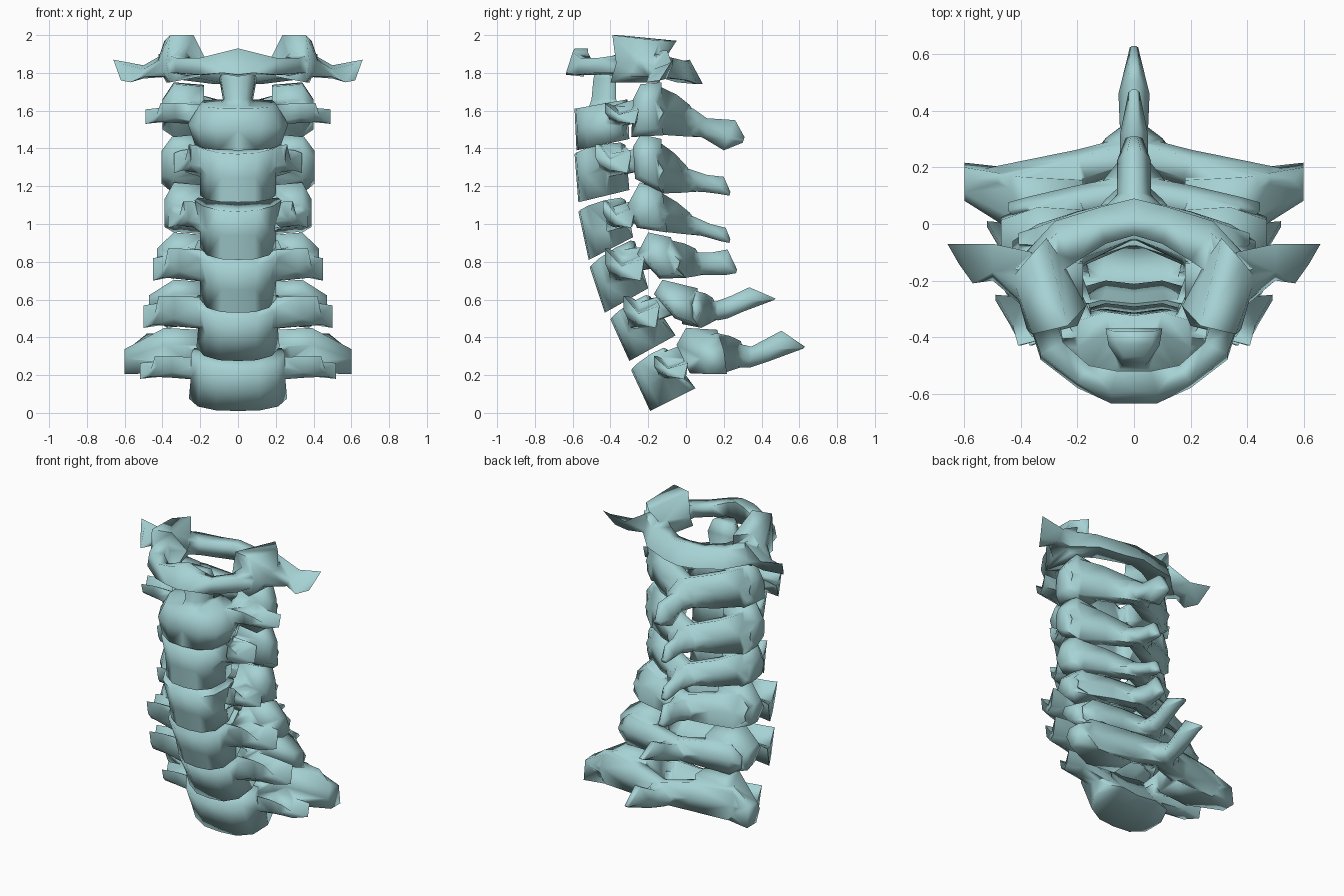
import bpy, bmesh
from mathutils import Vector

if "Cube" in bpy.data.objects:
    bpy.data.objects.remove(bpy.data.objects["Cube"])

bone = bpy.data.materials.new("teal_bone")
bone.diffuse_color = (0.38, 0.64, 0.655, 1)
bone.use_nodes = True
bone.node_tree.nodes["Principled BSDF"].inputs["Base Color"].default_value = bone.diffuse_color
nothing = bpy.data.collections.new("empty_operand")


def lerp(a, b, t):
    return a + (b - a) * t


def loft(bm, rings):
    """Skin a closed solid through matching rings of points."""
    vs = [[bm.verts.new(p) for p in r] for r in rings]
    n = len(vs[0])
    faces = []
    for a, b in zip(vs, vs[1:]):
        for i in range(n):
            j = (i + 1) % n
            faces.append(bm.faces.new((a[i], a[j], b[j], b[i])))
    faces.append(bm.faces.new(vs[0][::-1]))
    faces.append(bm.faces.new(vs[-1]))
    bmesh.ops.recalc_face_normals(bm, faces=faces)


def flip(ring):
    return [(-p[0], p[1], p[2]) for p in ring]


def pair(bm, rings):
    """A part on the right and its mirror on the left."""
    loft(bm, rings)
    loft(bm, [flip(r) for r in rings])


def across(bm, rings):
    """A part running from the right side over the midline to the left."""
    loft(bm, rings + [flip(r) for r in rings[::-1] if abs(r[0][0]) > 1e-4])


def finish(bm, name):
    bmesh.ops.triangulate(bm, faces=bm.faces)
    me = bpy.data.meshes.new(name)
    bm.to_mesh(me)
    bm.free()
    me.materials.append(bone)
    ob = bpy.data.objects.new(name, me)
    bpy.context.collection.objects.link(ob)
    bpy.ops.object.select_all(action='DESELECT')
    ob.select_set(True)
    bpy.context.view_layer.objects.active = ob
    # fuse the overlapping parts into one skin
    mod = ob.modifiers.new("fuse", 'BOOLEAN')
    mod.operation, mod.solver = 'UNION', 'EXACT'
    mod.operand_type, mod.collection, mod.use_self = 'COLLECTION', nothing, True
    bpy.ops.object.modifier_apply(modifier="fuse")
    bm = bmesh.new()
    bm.from_mesh(ob.data)
    bmesh.ops.remove_doubles(bm, verts=bm.verts, dist=.008)
    bm.to_mesh(ob.data)
    bm.free()
    bpy.ops.object.shade_smooth_by_angle(angle=1.7)
    return ob


def body(bm, corners, widths, lip):
    ft, fb, bb, bt = [Vector(c) for c in corners]
    half = [(0, 0), (.45, .03), (.82, .2), (1, .55), (.92, .9), (.5, 1), (0, .95)]
    outline = half + [(-u, t) for u, t in half[-2:0:-1]]
    rings = []
    for k, w in zip((0, .5, 1), widths):
        f, b = lerp(fb, ft, k), lerp(bb, bt, k)
        rings.append([(u * w, *(lerp(f, b, t) + Vector((0, lip * k * k * u * u)))) for u, t in outline])
    loft(bm, rings)


def lamina_ring(x, top, bot, thick):
    mid = (top + bot) / 2
    xi = x * .86
    return [(x, *top), (x, mid[0] + .025, mid[1]), (x, *bot),
            (xi, bot[0] - thick, bot[1] + .02), (xi, mid[0] - thick, mid[1]),
            (xi, top[0] - thick * .7, top[1] - .01)]


def spine_ring(ty, tz, by, bz, w):
    my, mz = lerp(ty, by, .6), lerp(tz, bz, .6)
    return [(-w * .4, ty, tz), (w * .4, ty, tz), (w, my, mz),
            (w * .6, by, bz), (-w * .6, by, bz), (-w, my, mz)]


def vertebra(name, corners, widths, pillar, outer, wing, joint, spine, lip=.03, drop=(0, -.03), extra=None):
    bm = bmesh.new()
    body(bm, corners, widths, lip)
    # articular pillars
    pts = [Vector(p) for p in pillar]
    c = sum(pts, Vector((0, 0))) / len(pts)
    rings = []
    for x, s, sh in ((.18, .9, 0), (max(.34, outer * .65), 1, 0), (outer, .55, 1)):
        rings.append([(x, *(c + (p - c) * s + Vector(drop) * sh)) for p in pts])
    pair(bm, rings)
    # pedicles linking body and pillars
    by, bz = corners[3]
    pair(bm, [[(.13, by - .06, bz - .16), (.2, by - .1, bz - .16), (.2, by - .1, bz - .04), (.13, by - .06, bz - .04)],
              [(.2, c.x, c.y - .06), (.32, c.x, c.y - .06), (.32, c.x, c.y + .06), (.2, c.x, c.y + .06)]])
    # gutter-shaped transverse processes with a front and a rear tip
    x, y0, y1, z0, z1 = wing
    h = z1 - z0
    xm = lerp(.14, x, .55)
    pair(bm, [[(.14, y0 + .03, z0), (.14, (y0 + y1) / 2, z0 - .01), (.16, y1, z0),
               (.16, y1, z1 - .01), (.14, (y0 + y1) / 2, z1 - .03), (.14, y0 + .03, z1 - .01)],
              [(xm, y0 + .02, z0 + .3 * h), (xm, (y0 + y1) / 2, z0 + .05 * h), (xm + .05, y1 + .02, z0 + .1 * h),
               (xm + .05, y1 + .02, z0 + .8 * h), (xm, (y0 + y1) / 2, z0 + .5 * h), (xm, y0 + .02, z1)],
              [(x - .09, y0, z0 + .55 * h), (x - .05, (y0 + y1) / 2, z0 + .1 * h), (x, y1 + .01, z0),
               (x, y1 + .03, z0 + .7 * h), (x - .06, (y0 + y1) / 2, z0 + .45 * h), (x - .08, y0, z1)]])
    # laminae
    jt, jb = Vector(joint[:2]), Vector(joint[2:])
    pt, pb = pts[2], pts[3]
    t0, b0 = lerp(pt, pb, .08), pb
    m = (t0 + b0) / 2
    across(bm, [lamina_ring(outer * .95, lerp(t0, m, .6) + Vector((-.02, -.01)), lerp(b0, m, .6) + Vector((-.02, -.01)), .08),
                lamina_ring(outer * .8, t0, b0, .1),
                lamina_ring(.2, lerp(pt, jt, .55), lerp(pb, jb, .5), .1),
                lamina_ring(0, jt, jb, .1)])
    # spinous process flaring into the laminae
    loft(bm, [spine_ring(jt[0] - .08, jt[1] - .01, jb[0] - .07, jb[1] + .01, .17),
              spine_ring(jt[0] + .02, jt[1] - .02, jb[0] + .01, jb[1], .1)]
         + [spine_ring(*s) for s in spine])
    if extra:
        extra(bm)
    return finish(bm, name)


def dens(bm):
    rows = [(1.55, .15, -.54, -.33), (1.66, .08, -.5, -.37), (1.77, .1, -.49, -.37), (1.85, .07, -.47, -.38)]
    loft(bm, [[(-w * .5, f, z), (w * .5, f, z), (w * .9, (f + b) / 2, z),
               (w, b, z), (-w, b, z), (-w * .9, (f + b) / 2, z)] for z, w, f, b in rows])


vertebra("axis_vertebra", [(-.59, 1.61), (-.58, 1.39), (-.3, 1.45), (-.31, 1.66)], (.23, .265, .2),
         [(-.28, 1.66), (-.24, 1.74), (-.13, 1.75), (-.12, 1.47), (-.29, 1.46)], .4,
         (.49, -.43, -.28, 1.53, 1.64), (.02, 1.63, .07, 1.46),
         [(.11, 1.56, .1, 1.45, .06), (.26, 1.55, .2, 1.39, .06), (.31, 1.46, .3, 1.43, .03)], 0, extra=dens)

vertebra("third_vertebra", [(-.59, 1.37), (-.57, 1.115), (-.3, 1.18), (-.32, 1.41)], (.2, .2, .23),
         [(-.28, 1.41), (-.24, 1.475), (-.13, 1.45), (-.12, 1.16), (-.27, 1.24)], .405,
         (.34, -.48, -.32, 1.27, 1.42), (0, 1.31, .06, 1.17),
         [(.11, 1.26, .09, 1.17, .05), (.2, 1.25, .17, 1.16, .04), (.235, 1.17, .23, 1.15, .02)])

vertebra("fourth_vertebra", [(-.57, 1.065), (-.515, .81), (-.28, .93), (-.32, 1.12)], (.2, .2, .23),
         [(-.31, 1.1), (-.245, 1.22), (-.125, 1.18), (-.1, .955), (-.26, .98)], .39,
         (.37, -.44, -.3, .98, 1.12), (.02, 1.06, .06, .94),
         [(.13, 1.0, .11, .93, .05), (.21, .98, .18, .91, .04), (.235, .92, .23, .9, .02)])

vertebra("fifth_vertebra", [(-.51, .77), (-.43, .53), (-.2, .66), (-.27, .9)], (.2, .2, .23),
         [(-.26, .84), (-.2, .955), (-.08, .93), (0, .715), (-.14, .71)], .43,
         (.45, -.43, -.25, .7, .87), (.05, .87, .09, .73),
         [(.14, .85, .13, .73, .05), (.22, .865, .21, .73, .04), (.27, .76, .265, .74, .02)])

vertebra("sixth_vertebra", [(-.4, .495), (-.3, .275), (-.055, .41), (-.19, .61)], (.22, .21, .23),
         [(-.17, .63), (-.125, .705), (.06, .66), (.08, .45), (-.06, .5)], .47,
         (.5, -.33, -.17, .45, .62), (.14, .61, .16, .49),
         [(.24, .62, .22, .5, .05), (.335, .665, .3, .535, .05), (.475, .605, .46, .595, .02)])

vertebra("seventh_vertebra", [(-.29, .225), (-.19, .01), (.05, .13), (-.1, .33)], (.26, .25, .25),
         [(-.05, .36), (0, .45), (.165, .44), (.195, .21), (.02, .21)], .6,
         (.52, -.17, -.02, .18, .3), (.29, .38, .29, .24),
         [(.345, .35, .34, .24, .05), (.505, .435, .43, .27, .055), (.63, .35, .62, .34, .015)], drop=(.08, -.06))

# ring-shaped top vertebra
bm = bmesh.new()
# front arch
across(bm, [[(.38, -.32, 1.8), (.38, -.32, 1.9), (.29, -.3, 1.92), (.27, -.3, 1.78)],
            [(.33, -.48, 1.8), (.33, -.46, 1.88), (.25, -.42, 1.88), (.25, -.44, 1.79)],
            [(.2, -.58, 1.79), (.2, -.56, 1.88), (.16, -.5, 1.87), (.16, -.52, 1.79)],
            [(.08, -.635, 1.8), (.08, -.6, 1.91), (.06, -.52, 1.91), (.06, -.54, 1.79)],
            [(0, -.635, 1.79), (0, -.59, 1.93), (0, -.52, 1.93), (0, -.54, 1.78)]])
# lateral masses with raised upper facets
pair(bm, [[(.2, -.36, 1.78), (.36, -.4, 1.75), (.38, -.14, 1.75), (.25, -.14, 1.78)],
          [(.17, -.29, 1.87), (.38, -.37, 1.85), (.43, -.19, 1.85), (.26, -.12, 1.86)],
          [(.235, -.36, 2.0), (.36, -.39, 2.0), (.39, -.14, 1.97), (.31, -.05, 1.97)]])
# side processes
pair(bm, [[(.36, -.32, 1.78), (.36, -.12, 1.78), (.36, -.1, 1.92), (.36, -.3, 1.9)],
          [(.5, -.2, 1.78), (.5, -.1, 1.77), (.5, -.07, 1.84), (.5, -.17, 1.82)],
          [(.57, -.21, 1.75), (.62, -.14, 1.76), (.66, -.07, 1.87), (.62, -.09, 1.85)]])
# rear arch
across(bm, [[(.42, -.16, 1.9), (.42, -.14, 1.78), (.3, -.2, 1.78), (.3, -.2, 1.9)],
            [(.27, -.03, 1.87), (.28, .01, 1.76), (.2, -.12, 1.77), (.2, -.13, 1.86)],
            [(.12, .01, 1.86), (.12, .06, 1.74), (.1, -.05, 1.75), (.1, -.07, 1.85)],
            [(0, .02, 1.87), (0, .09, 1.74), (0, -.02, 1.75), (0, -.04, 1.86)]])
finish(bm, "atlas_vertebra")
